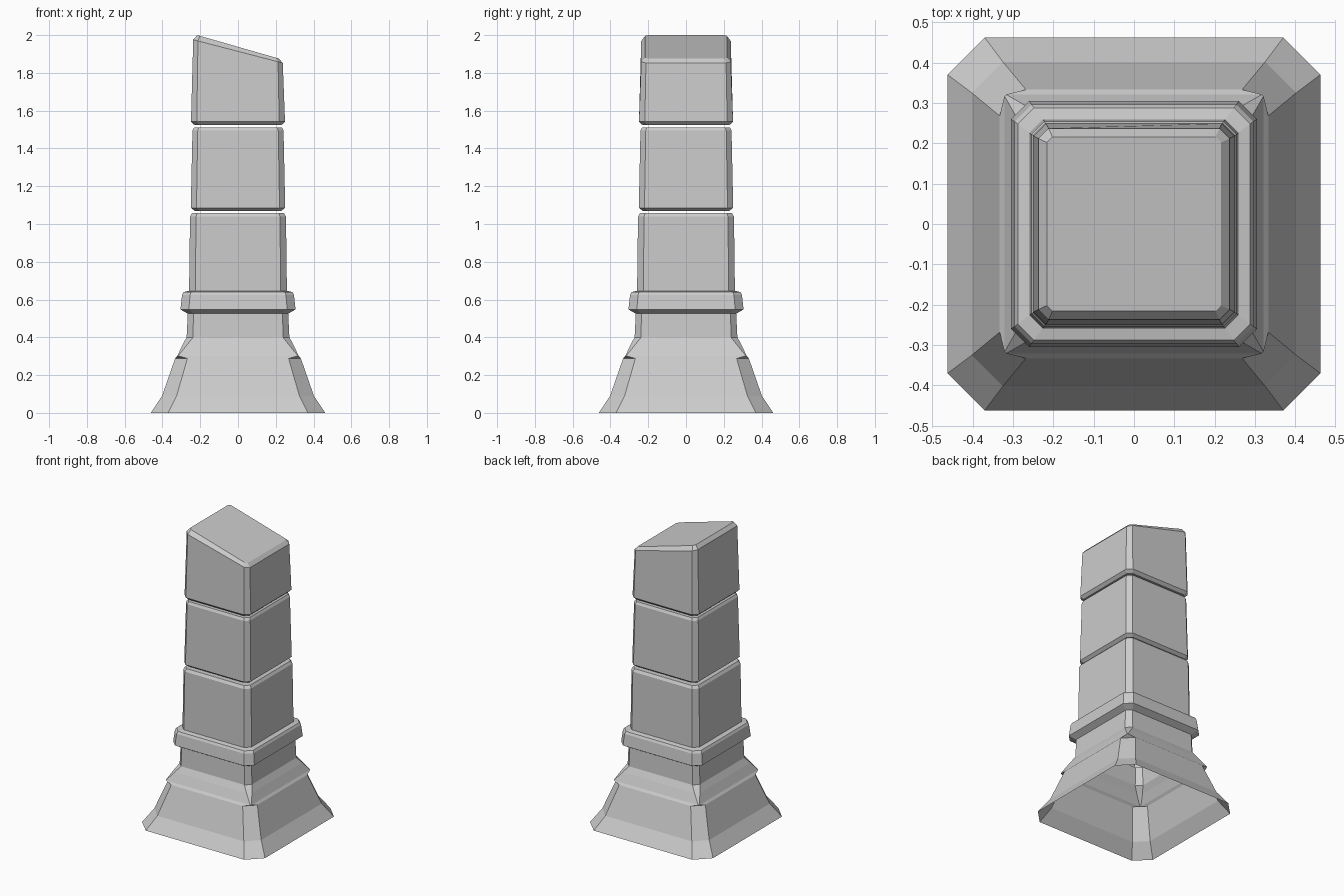
import bpy, bmesh

if "Cube" in bpy.data.objects:
    bpy.data.objects.remove(bpy.data.objects["Cube"])


def loft(name, rings, cap_bottom=True, cap_top=True):
    """Stack chamfered-square rings: (half width, flat half length, z, slope along x)."""
    bm = bmesh.new()
    loops = []
    for ring in rings:
        h, f, z = ring[:3]
        slope = ring[3] if len(ring) > 3 else 0.0
        pts = [(h, -f), (h, f), (f, h), (-f, h), (-h, f), (-h, -f), (-f, -h), (f, -h)]
        loops.append([bm.verts.new((x, y, z + slope * x)) for x, y in pts])
    for a, b in zip(loops, loops[1:]):
        for i in range(8):
            j = (i + 1) % 8
            bm.faces.new((a[i], a[j], b[j], b[i]))
    if cap_bottom:
        bm.faces.new(loops[0][::-1])
    if cap_top:
        bm.faces.new(loops[-1])
    mesh = bpy.data.meshes.new(name)
    bm.to_mesh(mesh)
    bm.free()
    obj = bpy.data.objects.new(name, mesh)
    bpy.context.collection.objects.link(obj)
    return obj


# Flared hollow foot: corner chamfers stop under a small pointed overhang
loft("flared_base", [
    (0.462, 0.370, 0.0),
    (0.402, 0.325, 0.09),
    (0.333, 0.268, 0.288),
    (0.321, 0.317, 0.302),
    (0.294, 0.270, 0.36),
    (0.272, 0.238, 0.40),
    (0.266, 0.236, 0.525),
], cap_bottom=False, cap_top=False)

# Collar moulding running up into the lowest block
loft("collar_and_lower_block", [
    (0.266, 0.236, 0.525),
    (0.305, 0.260, 0.548),
    (0.296, 0.254, 0.625),
    (0.288, 0.248, 0.640),
    (0.259, 0.226, 0.646),
    (0.254, 0.222, 1.040),
    (0.243, 0.215, 1.058),
], cap_bottom=False)

# Floating middle block
loft("middle_block", [
    (0.230, 0.205, 1.070),
    (0.250, 0.220, 1.086),
    (0.241, 0.213, 1.495),
    (0.232, 0.207, 1.512),
])

# Floating top block with a slanted, bevelled top
loft("slanted_top_block", [
    (0.230, 0.205, 1.524),
    (0.249, 0.218, 1.542),
    (0.237, 0.212, 1.914, -0.26),
    (0.216, 0.202, 1.938, -0.287),
])
